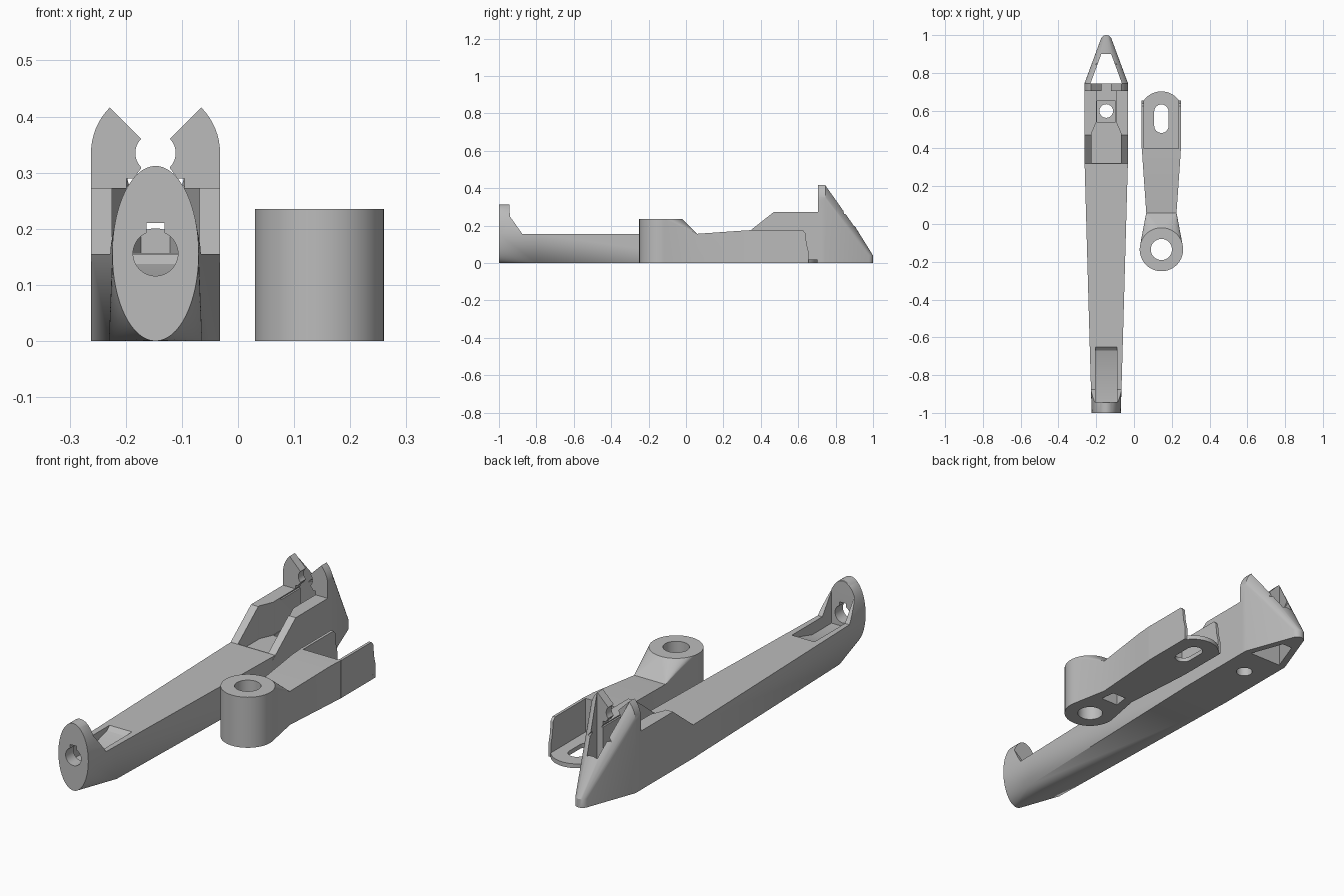
import bpy, bmesh, math
from mathutils import Vector

old = bpy.data.objects.get("Cube")
if old:
    bpy.data.objects.remove(old, do_unlink=True)

grey = bpy.data.materials.new("plain grey")
grey.use_nodes = True
grey.diffuse_color = (0.5, 0.5, 0.5, 1)
grey.node_tree.nodes["Principled BSDF"].inputs["Base Color"].default_value = (0.5, 0.5, 0.5, 1)


def finish(name, bm, x):
    bmesh.ops.recalc_face_normals(bm, faces=bm.faces)
    mesh = bpy.data.meshes.new(name)
    bm.to_mesh(mesh)
    bm.free()
    mesh.materials.append(grey)
    obj = bpy.data.objects.new(name, mesh)
    obj.location.x = x
    bpy.context.collection.objects.link(obj)
    return obj


def hull(name, points, x):
    bm = bmesh.new()
    for p in points:
        bm.verts.new(p)
    res = bmesh.ops.convex_hull(bm, input=bm.verts)
    junk = {g for g in res["geom_interior"] + res["geom_unused"]
            if isinstance(g, bmesh.types.BMVert) and g.is_valid}
    bmesh.ops.delete(bm, geom=list(junk), context='VERTS')
    bmesh.ops.dissolve_limit(bm, angle_limit=0.005, verts=bm.verts, edges=bm.edges)
    return finish(name, bm, x)


def prism(name, outline, axis, a, b, x):
    """Extrude a closed outline along one axis, from a to b."""
    def place(p, t):
        q = list(p)
        q.insert(axis, t)
        return Vector(q)
    bm = bmesh.new()
    low = [bm.verts.new(place(p, a)) for p in outline]
    high = [bm.verts.new(place(p, b)) for p in outline]
    bm.faces.new(low)
    bm.faces.new(high)
    n = len(outline)
    for i in range(n):
        j = (i + 1) % n
        bm.faces.new((low[i], low[j], high[j], high[i]))
    return finish(name, bm, x)


def arc(cx, cy, rx, ry, start, end, n):
    return [(cx + rx * math.cos(math.radians(start + (end - start) * i / n)),
             cy + ry * math.sin(math.radians(start + (end - start) * i / n)))
            for i in range(n + 1)]


def circle(cx, cy, r, n=48):
    return arc(cx, cy, r, r, 0, 360, n)[:-1]


def mirrored(half):
    """Close a right-hand outline with its mirror image."""
    return half + [(-u, v) for u, v in reversed(half)]


def combine(obj, others, operation):
    for other in others:
        mod = obj.modifiers.new("combine", 'BOOLEAN')
        mod.operation, mod.solver, mod.object = operation, 'EXACT', other
        bpy.context.view_layer.update()
        graph = bpy.context.evaluated_depsgraph_get()
        mesh = bpy.data.meshes.new_from_object(obj.evaluated_get(graph))
        obj.modifiers.clear()
        obj.data = mesh
        bpy.data.objects.remove(other, do_unlink=True)


def shade(obj):
    bpy.ops.object.select_all(action='DESELECT')
    obj.select_set(True)
    bpy.context.view_layer.objects.active = obj
    bpy.ops.object.shade_smooth_by_angle(angle=math.radians(25))


# Long arm: oval end lofted into the tapered beam
A = -0.147
oval = arc(0, 0.156, 0.077, 0.156, 0, 360, 64)[:-1]
end_points = [(u, -1, v) for u, v in oval]
end_points += [(u, -0.945, v) for u, v in oval if v > 0.15]
end_points += [(s * 0.083, -0.8, z) for s in (-1, 1) for z in (0, 0.155)]
arm = hull("long_arm", end_points, A)
combine(arm, [prism("end_trim", [(-0.945, 0.4), (-0.942, 0.25), (-0.875, 0.155),
                                 (-0.7, 0.155), (-0.7, 0.4)], 0, -0.3, 0.3, A)], 'DIFFERENCE')
beam = hull("beam", [(s * w, y, z) for s in (-1, 1) for z in (0, 0.155)
                     for w, y in ((0.083, -0.8), (0.115, 0.34))], A)
cheeks = prism("cheeks", [(0.3, 0), (0.3, 0.14), (0.32, 0.155), (0.47, 0.273),
                          (0.72, 0.273), (0.72, 0)], 0, -0.115, 0.115, A)

# Pointed nose: arched plate narrowing to a small round tip
arch = [(0.115, 0), (-0.115, 0)] + arc(0, 0.335, 0.115, 0.115, 0, 180, 32)
nose_points = [(u, y, v) for u, v in arch for y in (0.705, 0.745)]
nose_points += [(u, v, z) for u, v in circle(0, 0.97, 0.03, 24) for z in (0, 0.04)]
nose = hull("nose", nose_points, A)
combine(arm, [beam, cheeks, nose], 'UNION')

# Openings of the long arm
notch = mirrored([(0.06, 0.262), (0.0255, 0.308)]
                 + arc(0, 0.335, 0.036, 0.036, -45, 45, 12) + [(0.15, 0.485)])
cavity = mirrored([(0.078, 0.322), (0.078, 0.48), (0.052, 0.54), (0.052, 0.76)])
combine(arm, [
    prism("nose_window", mirrored([(0.083, 0.745), (0.026, 0.9)]), 2, -0.1, 0.6, A),
    prism("jaw_notch", notch, 1, 0.6, 1.1, A),
    prism("cavity", cavity, 2, 0.12, 0.29, A),
    prism("slot", mirrored([(0.05, 0.54), (0.05, 0.65)]), 2, 0.06, 0.2, A),
    prism("floor_hole", circle(0, 0.598, 0.036, 32), 2, -0.1, 0.2, A),
    prism("end_pocket", [(-0.942, 0.1), (-0.8, 0.1), (-0.67, 0.137), (-0.648, 0.158),
                         (-0.648, 0.4), (-0.942, 0.4)], 0, -0.058, 0.058, A),
    prism("end_hole", circle(0, 0.156, 0.04), 1, -1.1, -0.9, A),
    prism("keyway", mirrored([(0.016, 0.17), (0.016, 0.21)]), 1, -1.1, -0.9, A),
], 'DIFFERENCE')
shade(arm)

# Short lever: round boss blended into a widening trough
B = 0.145
boss = [(u, v, z) for u, v in circle(0, -0.135, 0.115, 64) for z in (0, 0.235)]
boss += [(s * 0.08, 0.06, z) for s in (-1, 1) for z in (0, 0.155)]
lever = hull("short_lever", boss, B)
neck = hull("neck", [(s * w, y, z) for s in (-1, 1)
                     for w, y, top in ((0.079, 0.045, 0.155), (0.099, 0.33, 0.175), (0.104, 0.41, 0.176))
                     for z in (0, top)], B)
trough = prism("trough", [(0.4, 0), (0.4, 0.175), (0.625, 0.175), (0.638, 0.16), (0.645, 0.1),
                          (0.655, 0.06), (0.655, 0)], 0, -0.104, 0.104, B)
base = prism("base", [(0.104, 0.45)] + arc(0, 0.587, 0.115, 0.115, 25, 155, 32)
             + [(-0.104, 0.45)], 2, 0, 0.02, B)
combine(lever, [neck, trough, base], 'UNION')

# Openings of the lever
long_hole = arc(0, 0.595, 0.038, 0.038, 0, 180, 16) + arc(0, 0.52, 0.038, 0.038, 180, 360, 16)
combine(lever, [
    prism("trough_pocket", mirrored([(0.091, 0.4), (0.091, 0.8)]), 2, 0.02, 0.3, B),
    prism("long_hole", long_hole, 2, -0.1, 0.1, B),
    prism("boss_hole", circle(0, -0.135, 0.056), 2, -0.1, 0.4, B),
    prism("under_pocket", mirrored([(0.045, 0.0), (0.035, 0.07)]), 2, -0.1, 0.1, B),
], 'DIFFERENCE')
shade(lever)
